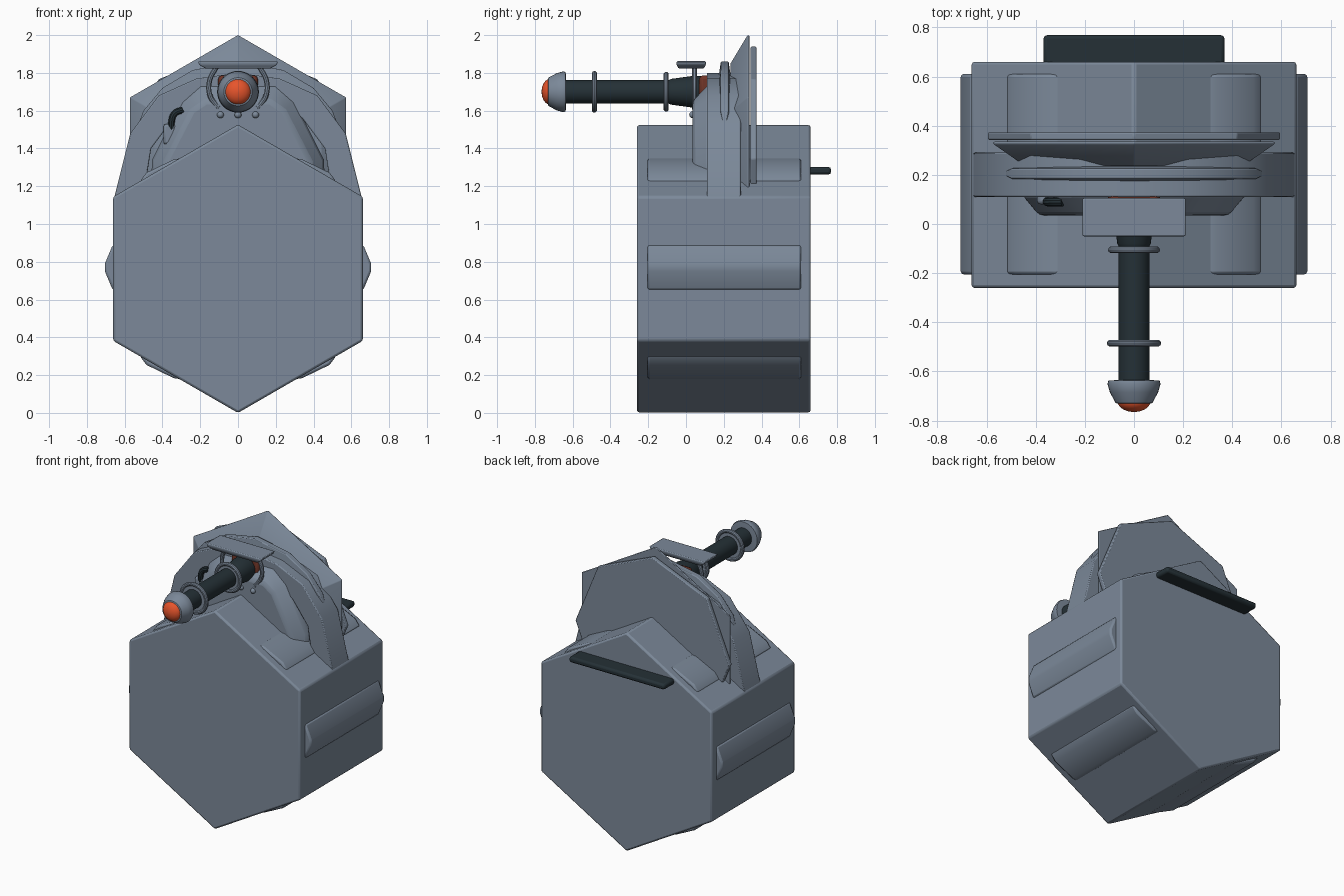
import bpy, bmesh, math
from mathutils import Vector

if "Cube" in bpy.data.objects:
    bpy.data.objects.remove(bpy.data.objects["Cube"])


def material(name, rgb):
    m = bpy.data.materials.new(name)
    m.diffuse_color = (*rgb, 1)
    m.use_nodes = True
    m.node_tree.nodes["Principled BSDF"].inputs["Base Color"].default_value = m.diffuse_color
    return m


GREY = material("blue grey", (0.20, 0.25, 0.32))
DARK = material("dark slate", (0.018, 0.030, 0.037))
ORANGE = material("orange", (0.80, 0.09, 0.025))
RUST = material("rust", (0.16, 0.035, 0.02))


def finish(ob, mat, bevel=0.0, segments=2):
    """Assign colour, recalculate normals, round edges and smooth."""
    bm = bmesh.new()
    bm.from_mesh(ob.data)
    bmesh.ops.recalc_face_normals(bm, faces=bm.faces)
    bm.to_mesh(ob.data)
    bm.free()
    ob.data.materials.append(mat)
    if bevel:
        b = ob.modifiers.new("bevel", 'BEVEL')
        b.width, b.segments, b.limit_method = bevel, segments, 'ANGLE'
    bpy.ops.object.select_all(action='DESELECT')
    bpy.context.view_layer.objects.active = ob
    ob.select_set(True)
    bpy.ops.object.shade_smooth_by_angle(angle=math.radians(35))
    return ob


def loft(name, rings, mat, bevel=0.0, closed=False):
    """Skin matching loops of points; cap the ends or close the loop."""
    bm = bmesh.new()
    loops = [[bm.verts.new(p) for p in r] for r in rings]
    n = len(loops[0])
    pairs = list(zip(loops, loops[1:])) + ([(loops[-1], loops[0])] if closed else [])
    for a, b in pairs:
        for i in range(n):
            bm.faces.new((a[i], a[(i + 1) % n], b[(i + 1) % n], b[i]))
    if not closed:
        bm.faces.new(loops[0])
        bm.faces.new(loops[-1][::-1])
    me = bpy.data.meshes.new(name)
    bm.to_mesh(me)
    bm.free()
    ob = bpy.data.objects.new(name, me)
    bpy.context.collection.objects.link(ob)
    return finish(ob, mat, bevel)


def prism(name, outline, y0, y1, mat, bevel=0.0):
    return loft(name, [[(x, y, z) for x, z in outline] for y in (y0, y1)], mat, bevel)


def ngon(n, r, cz, turn=90):
    return [(r * math.cos(math.radians(turn + 360 * i / n)),
             cz + r * math.sin(math.radians(turn + 360 * i / n))) for i in range(n)]


def lathe(name, profile, mat, n=32, cz=1.70):
    """Solid of revolution along y; profile is (y, radius)."""
    return loft(name, [[(x, y, z) for x, z in ngon(n, r, cz)] for y, r in profile], mat)


def box(name, lo, hi, mat, bevel=0.0):
    outline = [(lo[0], lo[2]), (hi[0], lo[2]), (hi[0], hi[2]), (lo[0], hi[2])]
    return prism(name, outline, lo[1], hi[1], mat, bevel)


def tube(name, points, radius, mat):
    """Round rod following a smooth path, turned into a mesh."""
    cu = bpy.data.curves.new(name, 'CURVE')
    cu.dimensions, cu.bevel_depth, cu.bevel_resolution = '3D', radius, 3
    cu.use_fill_caps = True
    s = cu.splines.new('BEZIER')
    s.bezier_points.add(len(points) - 1)
    for bp, p in zip(s.bezier_points, points):
        bp.co = p
        bp.handle_left_type = bp.handle_right_type = 'AUTO'
    ob = bpy.data.objects.new(name, cu)
    bpy.context.collection.objects.link(ob)
    bpy.ops.object.select_all(action='DESELECT')
    bpy.context.view_layer.objects.active = ob
    ob.select_set(True)
    bpy.ops.object.convert(target='MESH')
    return finish(bpy.context.object, mat)


def mirrored(outline):
    """Right-hand half outline, bottom to top, completed on the left."""
    return outline + [(-x, z) for x, z in reversed(outline) if x > 0]


# Hexagonal base block
prism("base_block", ngon(6, 0.763, 0.763), -0.26, 0.66, GREY, 0.012)

# Raised ribs along the side faces and the sloping faces
side_rib = [(0.60, 0.65), (0.663, 0.65), (0.705, 0.75), (0.705, 0.79), (0.663, 0.89), (0.60, 0.89)]
slope_rib = [(0.30, 1.28), (0.30, 1.348), (0.34, 1.342), (0.485, 1.272), (0.52, 1.225), (0.48, 1.17)]
for s, side in ((1, "right"), (-1, "left")):
    prism(f"{side}_rib", [(s * x, z) for x, z in side_rib], -0.205, 0.61, GREY, 0.012)
    for low in (False, True):
        pts = [(s * x, 1.526 - z if low else z) for x, z in slope_rib]
        prism(f"{'lower' if low else 'upper'}_{side}_rib", pts, -0.205, 0.61, GREY, 0.012)

# Rear bar
box("rear_bar", (-0.368, 0.63, 1.262), (0.368, 0.768, 1.302), DARK, 0.014)

# Arch straddling the block
outer = mirrored([(0.655, 1.14), (0.57, 1.48), (0.42, 1.68), (0.22, 1.77), (0, 1.80)])
inner = mirrored([(0.50, 1.14), (0.46, 1.40), (0.34, 1.56), (0.18, 1.65), (0, 1.67)])
loft("arch", [[(o[0], 0.11, o[1]), (o[0], 0.29, o[1]), (i[0], 0.29, i[1]), (i[0], 0.11, i[1])]
              for o, i in zip(outer, inner)], GREY, 0.006)

# Tapered crest strip over the arch
crest = mirrored([(0.535, 1.51), (0.50, 1.60), (0.40, 1.72), (0.24, 1.815), (0, 1.86)])
rings = []
for x, z in crest:
    w = 0.008 if z < 1.55 else 0.034
    d = Vector((x, z - 1.30)).normalized()
    inx, inz = x - d.x * 0.09, z - d.y * 0.09
    rings.append([(x, 0.205 - w * 0.6, z), (x, 0.205 + w * 0.6, z),
                  (inx, 0.205 + w, inz), (inx, 0.205 - w, inz)])
loft("crest_strip", rings, GREY, 0.006)

# Flared hexagonal shield and octagonal back plate
loft("shield", [[(x, y, z) for x, z in ngon(6, r, 1.34)]
                for y, r in ((0.235, 0.51), (0.325, 0.66), (0.335, 0.66))], GREY, 0.004)
prism("back_plate", ngon(8, 0.595, 1.345), 0.342, 0.373, GREY, 0.006)

# Gun housing, tapering toward the front
front = mirrored([(0.385, 1.20), (0.385, 1.33), (0.245, 1.60), (0.17, 1.65)])
back = mirrored([(0.46, 1.20), (0.455, 1.34), (0.30, 1.65), (0.20, 1.74)])
loft("gun_housing", [[(x, 0.035, z) for x, z in front], [(x, 0.12, z) for x, z in back],
                     [(x, 0.25, z) for x, z in back]], GREY, 0.018)

# Side hose and its socket
tube("side_hose", [(-0.29, 0.09, 1.605), (-0.335, 0.09, 1.585), (-0.352, 0.09, 1.54),
                   (-0.35, 0.10, 1.49)], 0.018, DARK)
box("hose_socket", (-0.395, 0.08, 1.42), (-0.33, 0.15, 1.53), GREY, 0.015)

# Barrel, breech and muzzle
lathe("barrel", [(-0.66, 0.063), (0.10, 0.063)], DARK)
lathe("barrel_collar", [(-0.09, 0.063), (-0.08, 0.068), (0.03, 0.083), (0.10, 0.083)], DARK)
box("breech", (-0.105, 0.07, 1.64), (0.105, 0.225, 1.787), RUST, 0.02)
lathe("muzzle", [(-0.635, 0.07), (-0.637, 0.104), (-0.65, 0.108), (-0.685, 0.098),
                 (-0.728, 0.075), (-0.732, 0.064)], GREY)
lathe("muzzle_tip", [(-0.70, 0.068)] +
      [(-0.718 - 0.047 * math.sin(a), 0.069 * math.cos(a))
       for a in (0, 0.3, 0.6, 0.9, 1.2, 1.5)], ORANGE)

# Barrel rings
for name, y, r in (("front_ring", -0.485, 0.097), ("rear_ring", -0.105, 0.092)):
    bpy.ops.mesh.primitive_torus_add(location=(0, y, 1.70), rotation=(math.pi / 2, 0, 0),
                                     major_radius=r, minor_radius=0.0135,
                                     major_segments=40, minor_segments=10)
    bpy.context.object.name = name
    finish(bpy.context.object, GREY)
    lathe(name + "_hub", [(y - 0.006, r), (y + 0.006, r)], GREY)

# Sight plate over the breech, narrower underneath
loft("sight_plate", [[(x, y, z) for x, y in ((-w, -0.05 + d), (w, -0.05 + d),
                                             (w, 0.105 - d), (-w, 0.105 - d))]
                     for w, d, z in ((0.17, 0.012, 1.822), (0.205, 0, 1.842),
                                     (0.212, 0, 1.862))], GREY, 0.006)

# Curved fork holding the sight plate
for s, side in ((1, "right"), (-1, "left")):
    tube(f"{side}_fork", [(s * 0.115, 0.045, 1.83), (s * 0.15, 0.045, 1.76),
                          (s * 0.148, 0.045, 1.68), (s * 0.10, 0.045, 1.61)], 0.014, GREY)

# Bolts below the barrel
for i, x in enumerate((-0.093, 0, 0.093)):
    bpy.ops.mesh.primitive_uv_sphere_add(segments=16, ring_count=10, radius=0.018,
                                         location=(x, 0.035, 1.578))
    bpy.context.object.name = f"bolt_{i + 1}"
    finish(bpy.context.object, GREY)
